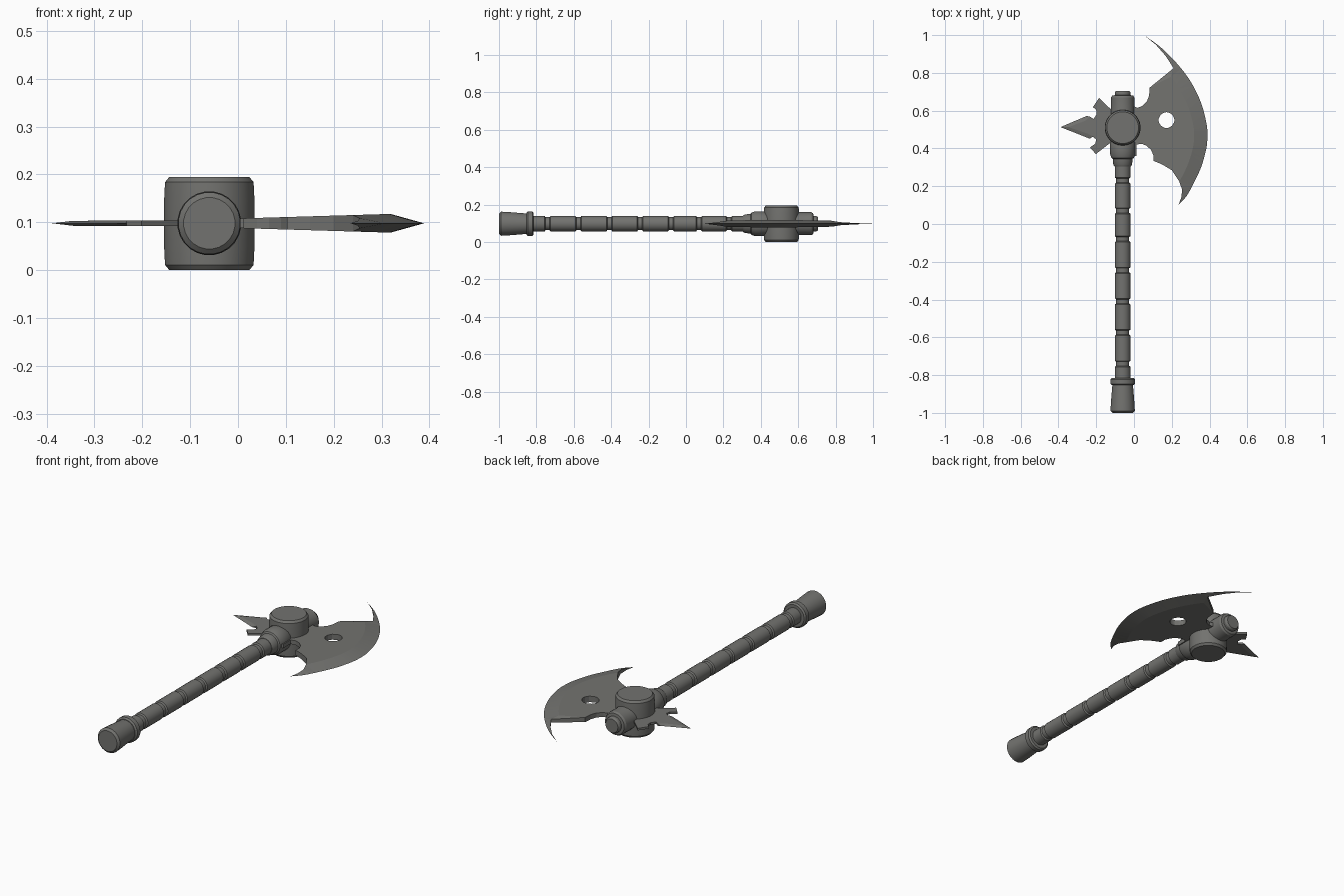
import bpy, bmesh, math
from mathutils import Vector, Matrix
from mathutils.geometry import delaunay_2d_cdt, intersect_point_line

if "Cube" in bpy.data.objects:
    bpy.data.objects.remove(bpy.data.objects["Cube"])

CX, CZ, HUB_Y = -0.06, 0.098, 0.51

steel = bpy.data.materials.new("dark_grey_steel")
steel.diffuse_color = (0.17, 0.17, 0.16, 1)
steel.use_nodes = True
steel.node_tree.nodes["Principled BSDF"].inputs["Base Color"].default_value = steel.diffuse_color


def finish(bm, name, smooth):
    bmesh.ops.recalc_face_normals(bm, faces=bm.faces)
    me = bpy.data.meshes.new(name)
    bm.to_mesh(me)
    bm.free()
    ob = bpy.data.objects.new(name, me)
    bpy.context.collection.objects.link(ob)
    me.materials.append(steel)
    if smooth:
        bpy.ops.object.select_all(action='DESELECT')
        ob.select_set(True)
        bpy.context.view_layer.objects.active = ob
        bpy.ops.object.shade_smooth_by_angle(angle=math.radians(30))
    return ob


def lathe(name, profile, along_y=True, n=24):
    """Revolve (radius, position) pairs round the shaft axis or the hub axis."""
    bm = bmesh.new()
    rings = []
    for r, t in profile:
        ring = []
        for i in range(n):
            a = 2 * math.pi * (i + 0.5) / n
            u, v = r * math.cos(a), r * math.sin(a)
            co = (CX + u, t, CZ + v) if along_y else (CX + u, HUB_Y + v, t)
            ring.append(bm.verts.new(co))
        rings.append(ring)
    for a, b in zip(rings, rings[1:]):
        for i in range(n):
            j = (i + 1) % n
            bm.faces.new((a[i], a[j], b[j], b[i]))
    bm.faces.new(rings[0])
    bm.faces.new(rings[-1])
    return finish(bm, name, True)


def spline(pts, k=3):
    """Smooth curve through the points."""
    p = [Vector(q) for q in pts]
    p = [2 * p[0] - p[1]] + p + [2 * p[-1] - p[-2]]
    out = []
    for a, b, c, d in zip(p, p[1:], p[2:], p[3:]):
        for s in range(k):
            t = s / k
            out.append(0.5 * (2 * b + (c - a) * t + (2 * a - 5 * b + 4 * c - d) * t * t
                              + (3 * b - a - 3 * c + d) * t ** 3))
    return out + [p[-2]]


def edge_distance(p, line):
    best = 9.0
    for a, b in zip(line, line[1:]):
        q, t = intersect_point_line(p, a, b)
        q = a + (b - a) * min(1, max(0, t))
        best = min(best, (Vector(q[:2]) - p).length)
    return best


def plate(name, sharp, rest, inner, height, bevel, hole=None):
    """Flat plate whose 'sharp' border tapers to a knife edge."""
    outline = sharp + [Vector(q) for q in rest]
    n = len(outline)
    pts = outline + inner
    edges = [(i, (i + 1) % n) for i in range(n)]
    if hole:
        c, r = Vector(hole[0]), hole[1]
        m, s = 24, len(pts)
        pts = pts + [c + Vector((math.cos(2 * math.pi * i / m), math.sin(2 * math.pi * i / m))) * r
                     for i in range(m)]
        edges += [(s + i, s + (i + 1) % m) for i in range(m)]
    vs, _, fs, *_ = delaunay_2d_cdt(pts, edges, [], 1, 1e-6)
    if hole:
        fs = [f for f in fs if (sum((vs[i] for i in f), Vector((0, 0))) / 3 - c).length > r * 0.97]
    bm = bmesh.new()
    hs = [max(0.0, min(height(p.x), bevel * edge_distance(p, sharp))) for p in vs]
    top = [bm.verts.new((p.x, p.y, CZ + h)) for p, h in zip(vs, hs)]
    bot = [bm.verts.new((p.x, p.y, CZ - h)) for p, h in zip(vs, hs)]
    count = {}
    for f in fs:
        bm.faces.new([top[i] for i in f])
        bm.faces.new([bot[i] for i in reversed(f)])
        for a, b in zip(f, list(f[1:]) + [f[0]]):
            key = (min(a, b), max(a, b))
            count[key] = count.get(key, 0) + 1
    for (a, b), k in count.items():
        if k == 1 and hs[a] + hs[b] > 1e-6:
            bm.faces.new((top[a], top[b], bot[b], bot[a]))
    bmesh.ops.remove_doubles(bm, verts=bm.verts, dist=1e-5)
    loose = [v for v in bm.verts if not v.link_faces]
    bmesh.ops.delete(bm, geom=loose, context='VERTS')
    return finish(bm, name, False)


# Grip with evenly spaced grooves
prof = [(0.042, -0.83)]
for y in (-0.74, -0.575, -0.41, -0.245, -0.08, 0.07, 0.23):
    prof += [(0.042, y - 0.016), (0.035, y - 0.011), (0.035, y + 0.011), (0.042, y + 0.016)]
prof.append((0.042, 0.34))
lathe("grip", prof)

# Pommel and its collar
lathe("pommel", [(0.054, -1.0), (0.065, -0.99), (0.063, -0.95), (0.054, -0.84)])
lathe("pommel_collar", [(0.058, -0.853), (0.066, -0.846), (0.066, -0.822), (0.058, -0.815)])

# Socket running through the hub, with end cap
lathe("socket", [(0.044, 0.305), (0.05, 0.315), (0.053, 0.345), (0.06, 0.35), (0.067, 0.37),
                 (0.067, 0.43), (0.062, 0.44), (0.062, 0.67), (0.056, 0.68),
                 (0.042, 0.682), (0.042, 0.695), (0.036, 0.705)])

# Hub drum
lathe("hub", [(0.084, 0.0), (0.093, 0.011), (0.095, 0.05), (0.095, 0.145), (0.093, 0.184),
              (0.084, 0.195)], along_y=False, n=32)

# Crescent blade
outer = spline([(0.053, 1.0), (0.13, 0.945), (0.19, 0.89), (0.25, 0.823), (0.298, 0.757),
                (0.339, 0.68), (0.366, 0.608), (0.384, 0.53), (0.389, 0.48), (0.386, 0.42),
                (0.376, 0.37), (0.355, 0.30), (0.322, 0.228), (0.28, 0.15), (0.235, 0.10)])
back = [(0.25, 0.14), (0.255, 0.18), (0.24, 0.225), (0.2, 0.285), (0.15, 0.315), (0.102, 0.335),
        (0.102, 0.365), (0.09, 0.393), (0.065, 0.415), (0.04, 0.425), (0.012, 0.42),
        (0.012, 0.36), (-0.02, 0.36), (-0.02, 0.63), (0.02, 0.615), (0.045, 0.625),
        (0.068, 0.648), (0.08, 0.68), (0.083, 0.722), (0.21, 0.825), (0.165, 0.893),
        (0.115, 0.95)]
ridge = []
for a, b in zip(outer, outer[2:]):
    d = (b - a).normalized()
    p = (a + b) / 2 + Vector((d.y, -d.x)) * 0.07
    if 0.25 < p.y < 0.78:
        ridge.append(p)
plate("blade", outer, back, ridge, lambda x: 0.01 + 0.03 * x, 0.28, ((0.172, 0.55), 0.042))

# Barbed rear spike
tip = [Vector(q) for q in ((-0.253, 0.571), (-0.389, 0.513), (-0.235, 0.452))]
barbs = [(-0.217, 0.462), (-0.2, 0.447), (-0.205, 0.425), (-0.233, 0.405), (-0.202, 0.37),
         (-0.125, 0.43), (-0.08, 0.45), (-0.08, 0.58), (-0.12, 0.605), (-0.185, 0.667),
         (-0.217, 0.619), (-0.2, 0.603), (-0.198, 0.58), (-0.215, 0.556), (-0.235, 0.57)]
centre = [Vector(q) for q in ((-0.345, 0.513), (-0.255, 0.548), (-0.245, 0.478))]
plate("rear_spike", tip, barbs, centre, lambda x: 0.0055, 0.32)
